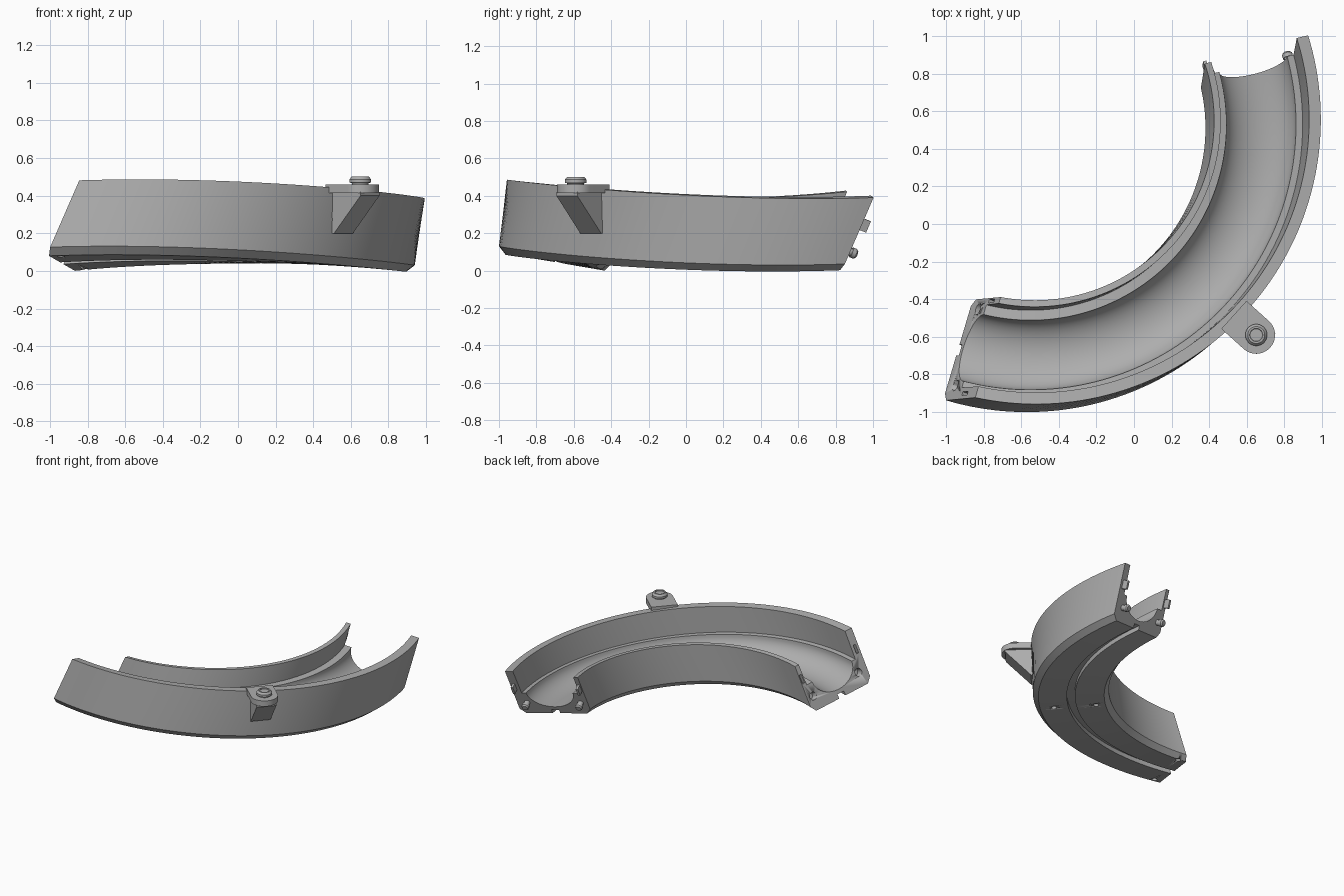
import bpy, bmesh, math
from mathutils import Vector, Matrix

if "Cube" in bpy.data.objects:
    bpy.data.objects.remove(bpy.data.objects["Cube"], do_unlink=True)

grey = bpy.data.materials.new("plain grey")
grey.use_nodes = True
COLOUR = (0.42, 0.42, 0.42, 1)
grey.diffuse_color = COLOUR
grey.node_tree.nodes["Principled BSDF"].inputs["Base Color"].default_value = COLOUR

CENTRE = Vector((-0.57, 0.51, 0))
R = 1.51                                   # outer wall radius
LEAN = Vector((0.139, 0.13, 0))            # tilt of the bend's axis
START, END = math.radians(-106.5), math.radians(13)
MIDDLE = math.radians(-47)


def place(r, h, a):
    """Point at radius r and height h in the section at angle a."""
    out = Vector((math.cos(a), math.sin(a), 0))
    along = Vector((-out.y, out.x, 0))
    p = CENTRE + r * out + h * (LEAN + 0.31 * along)
    fall = 0.195 * (a - MIDDLE) - 0.288 * math.sin(a - MIDDLE)
    p.z = 0.081 + fall + (R - r) * LEAN.dot(out) + h
    return p


def frame(r, h, a):
    """Matrix with x outward, z along the track at a section point."""
    p = place(r, h, a)
    x = (place(r + 0.1, h, a) - p).normalized()
    up = place(r, h + 0.1, a) - p
    z = up.cross(x).normalized()
    # the track runs with rising angle
    if z.dot(Vector((-math.sin(a), math.cos(a), 0))) < 0:
        z = -z
    y = z.cross(x)
    m = Matrix((x, y, z)).transposed().to_4x4()
    m.translation = p
    return m


def finish(name, bm, angle=30):
    bmesh.ops.recalc_face_normals(bm, faces=bm.faces)
    mesh = bpy.data.meshes.new(name)
    bm.to_mesh(mesh)
    bm.free()
    mesh.materials.append(grey)
    ob = bpy.data.objects.new(name, mesh)
    bpy.context.collection.objects.link(ob)
    bpy.ops.object.select_all(action='DESELECT')
    ob.select_set(True)
    bpy.context.view_layer.objects.active = ob
    bpy.ops.object.shade_smooth_by_angle(angle=math.radians(angle))
    return ob


def add_cylinder(bm, m, radius, depth, shift=0, top=None):
    bmesh.ops.create_cone(bm, cap_ends=True, segments=24, radius1=radius,
                          radius2=radius if top is None else top, depth=depth,
                          matrix=m @ Matrix.Translation((0, 0, shift)))


def add_box(bm, m, size, shift=0):
    bmesh.ops.create_cube(bm, size=1, matrix=m @ Matrix.Translation((0, 0, shift))
                          @ Matrix.Diagonal((*size, 1)))


def prism(bm, outline, direction):
    """Closed solid from a flat outline pushed along a direction."""
    face = bm.faces.new([bm.verts.new(p) for p in outline])
    new = bmesh.ops.extrude_face_region(bm, geom=[face], use_keep_orig=True)
    bmesh.ops.translate(bm, vec=direction,
                        verts=[v for v in new["geom"] if isinstance(v, bmesh.types.BMVert)])


# Section: outer wall, ledge, rounded channel, ledge, inner wall, grooved base
section = [(1.47, -0.04), (R, 0), (R, 0.355), (1.448, 0.355), (1.445, 0.15)]
for i in range(21):
    t = math.pi * i / 20
    section.append((1.225 + 0.185 * math.cos(t), 0.15 - 0.13 * math.sin(t)))
section += [(0.987, 0.15), (0.985, 0.3), (0.95, 0.3), (0.95, 0), (0.985, -0.04),
            (1.2, -0.04), (1.2, -0.008), (1.26, -0.008), (1.26, -0.04)]

# Curved track body
bm = bmesh.new()
STEPS = 72
rings = []
for i in range(STEPS + 1):
    a = START + (END - START) * i / STEPS
    rings.append([bm.verts.new(place(r, h, a)) for r, h in section])
n = len(section)
for lower, upper in zip(rings, rings[1:]):
    for j in range(n):
        k = (j + 1) % n
        bm.faces.new((lower[j], lower[k], upper[k], upper[j]))
bm.faces.new(rings[0])
bm.faces.new(rings[-1])
track = finish("curved_track", bm)

# Sockets in the start face and blind holes in the base
bm = bmesh.new()
for r in (1.005, 1.43):
    add_cylinder(bm, frame(r, 0.06, START), 0.03, 0.12)
for r, h in ((0.967, 0.2), (1.48, 0.21)):
    add_box(bm, frame(r, h, START), (0.02, 0.07, 0.09))
for r, a in ((1.055, MIDDLE), (1.366, MIDDLE), (1.0, START + 0.06), (1.44, START + 0.04)):
    add_cylinder(bm, Matrix.Translation(place(r, -0.04, a)), 0.02, 0.04)
cutter = finish("socket_cutter", bm)
cutter.hide_render = True
cutter.hide_set(True)
cut = track.modifiers.new("sockets", 'BOOLEAN')
cut.operation = 'DIFFERENCE'
cut.solver = 'EXACT'
cut.object = cutter

# Connector pins and wall tabs on the far end
for side, r, wall, h in (("inner", 1.005, 0.967, 0.2), ("outer", 1.43, 1.48, 0.21)):
    bm = bmesh.new()
    m = frame(r, 0.06, END)
    add_cylinder(bm, m, 0.022, 0.05, 0.015)
    add_cylinder(bm, m, 0.028, 0.022, 0.04)
    add_cylinder(bm, m, 0.028, 0.01, 0.056, 0.02)
    finish(side + "_pin", bm)
    bm = bmesh.new()
    add_box(bm, frame(wall, h, END), (0.018, 0.065, 0.07), 0.01)
    finish(side + "_tab", bm)

# Side bracket: rounded plate carried by a wedge
HUB = Vector((0.65, -0.59, 0))
out = Vector((0.743, -0.669, 0))
side = Vector((-out.y, out.x, 0))
outline = [HUB + 0.1 * (math.cos(t) * out + math.sin(t) * side)
           for t in [math.pi * (i / 24 - 0.5) for i in range(25)]]
outline += [HUB - 0.16 * out + 0.1 * side, HUB - 0.16 * out - 0.1 * side]
bm = bmesh.new()
prism(bm, [p + Vector((0, 0, 0.415)) for p in outline], Vector((0, 0, 0.045)))
finish("bracket_plate", bm)

bm = bmesh.new()
wedge = [(0.07, 0.42), (0.07, 0.4), (-0.12, 0.2), (-0.16, 0.2), (-0.16, 0.42)]
prism(bm, [HUB + u * out - 0.075 * side + Vector((0, 0, z)) for u, z in wedge], 0.15 * side)
finish("bracket_wedge", bm)

# Turned knob with a shallow recessed top
bm = bmesh.new()
profile = [(0, 0.45), (0.045, 0.45), (0.045, 0.467), (0.058, 0.47), (0.058, 0.487),
           (0.045, 0.502), (0.035, 0.502), (0.033, 0.495), (0, 0.495)]
verts = [bm.verts.new(HUB + Vector((r, 0, z))) for r, z in profile]
edges = [bm.edges.new(pair) for pair in zip(verts, verts[1:])]
bmesh.ops.spin(bm, geom=verts + edges, cent=HUB, axis=(0, 0, 1),
               angle=2 * math.pi, steps=32, use_duplicate=False)
bmesh.ops.remove_doubles(bm, verts=bm.verts, dist=0.0005)
finish("bracket_knob", bm)
